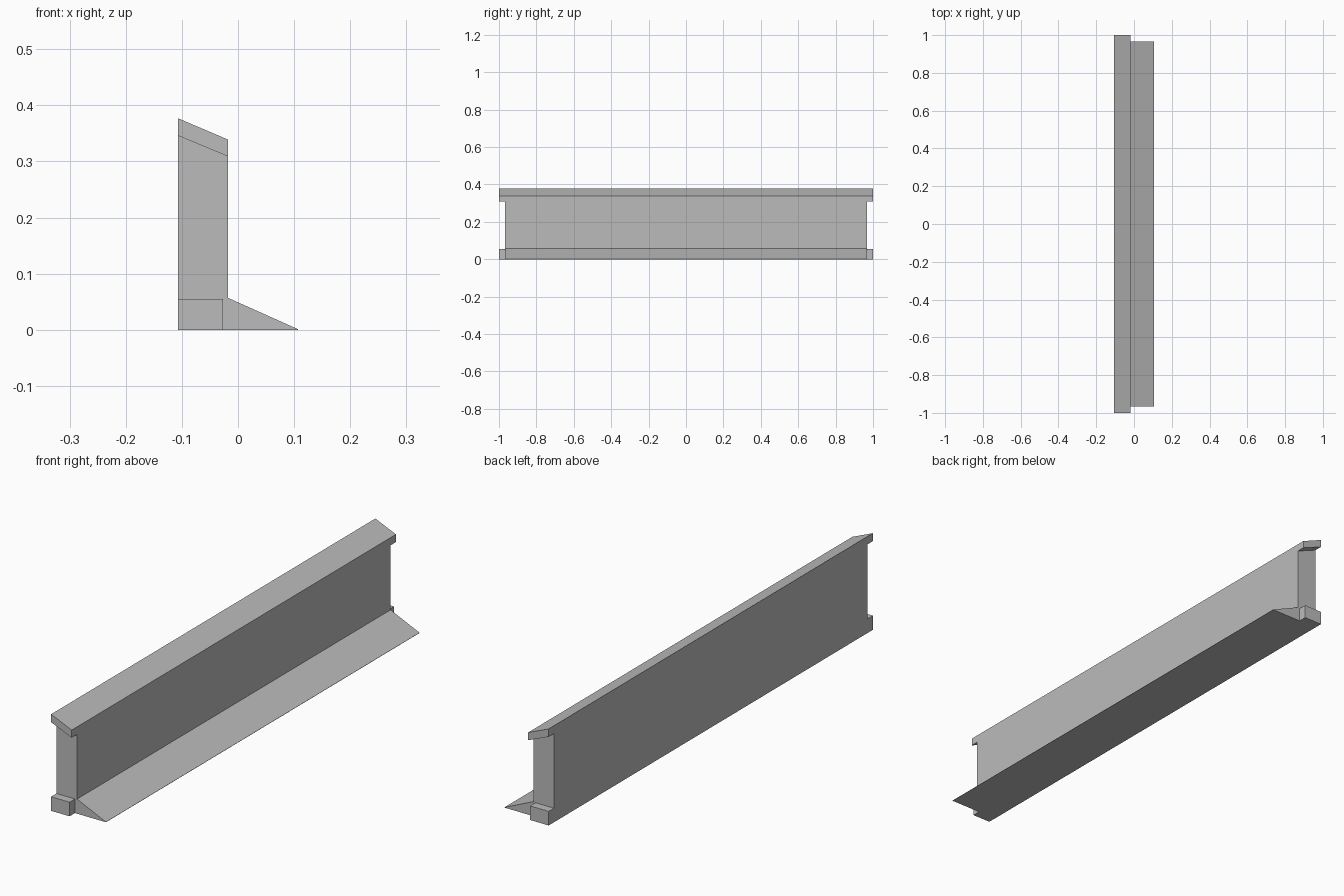
import bpy
import bmesh

cube = bpy.data.objects.get("Cube")
if cube:
    bpy.data.objects.remove(cube, do_unlink=True)

grey = bpy.data.materials.new("plain grey")
grey.use_nodes = True
colour = (0.5, 0.5, 0.5, 1.0)
grey.diffuse_color = colour
grey.node_tree.nodes["Principled BSDF"].inputs["Base Color"].default_value = colour


def extrude_profile(name, profile, y0, y1):
    """Extrude a closed (x, z) outline from y0 to y1."""
    bm = bmesh.new()
    face = bm.faces.new([bm.verts.new((x, y0, z)) for x, z in profile])
    result = bmesh.ops.extrude_face_region(bm, geom=[face])
    moved = [v for v in result["geom"] if isinstance(v, bmesh.types.BMVert)]
    bmesh.ops.translate(bm, verts=moved, vec=(0, y1 - y0, 0))
    bmesh.ops.recalc_face_normals(bm, faces=bm.faces)
    mesh = bpy.data.meshes.new(name)
    bm.to_mesh(mesh)
    bm.free()
    mesh.materials.append(grey)
    obj = bpy.data.objects.new(name, mesh)
    bpy.context.collection.objects.link(obj)
    return obj


BACK, FACE, TOE = -0.107, -0.018, 0.107
WALL_END, FULL_END = 0.967, 1.0

# Upright wall with its sloping foot
extrude_profile("wall_and_foot", [
    (BACK, 0), (TOE, 0), (TOE, 0.001), (FACE, 0.057),
    (FACE, 0.309), (BACK, 0.346)], -WALL_END, WALL_END)

# Slanted cap overhanging both ends
extrude_profile("slanted_cap", [
    (BACK, 0.346), (FACE, 0.309), (FACE, 0.339), (BACK, 0.377)],
    -FULL_END, FULL_END)

# Square tab at the bottom of each end
tab = [(BACK, 0), (-0.027, 0), (-0.027, 0.055), (BACK, 0.055)]
for name, side in (("front_tab", -1), ("back_tab", 1)):
    extrude_profile(name, tab, side * WALL_END, side * FULL_END)
